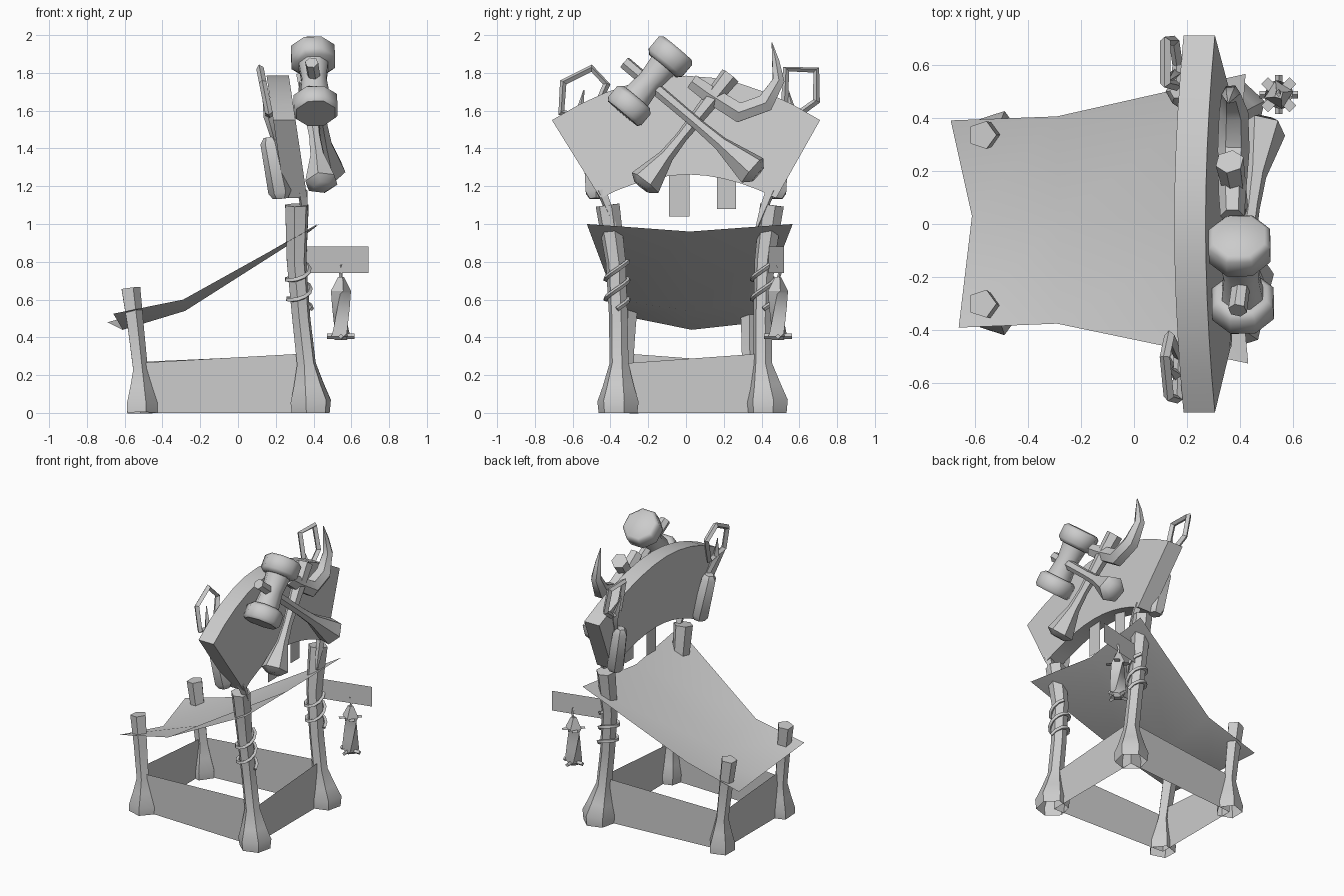
import bpy, bmesh, math
from mathutils import Vector, Quaternion

if "Cube" in bpy.data.objects:
    bpy.data.objects.remove(bpy.data.objects["Cube"])

grey = bpy.data.materials.new("plain_grey")
grey.use_nodes = True
grey.diffuse_color = (0.6, 0.6, 0.6, 1)
grey.node_tree.nodes["Principled BSDF"].inputs["Base Color"].default_value = (0.6, 0.6, 0.6, 1)


def finish(name, bm, smooth=40):
    """Turn a bmesh into a shaded object."""
    bmesh.ops.recalc_face_normals(bm, faces=bm.faces)
    mesh = bpy.data.meshes.new(name)
    bm.to_mesh(mesh)
    bm.free()
    mesh.materials.append(grey)
    ob = bpy.data.objects.new(name, mesh)
    bpy.context.collection.objects.link(ob)
    bpy.ops.object.select_all(action='DESELECT')
    ob.select_set(True)
    bpy.context.view_layer.objects.active = ob
    if smooth:
        bpy.ops.object.shade_smooth_by_angle(angle=math.radians(smooth))
    return ob


def tube(name, pts, radii, sides=6, closed=False, caps=(True, True), spin=0.0, twist=0.0, smooth=50):
    """Sweep a polygon of changing radius along a path."""
    pts = [Vector(p) for p in pts]
    n = len(pts)
    if not isinstance(radii, (list, tuple)):
        radii = [radii] * n
    bm = bmesh.new()
    rings, last, frame = [], Vector((0, 0, 1)), Quaternion()
    for i, p in enumerate(pts):
        a = pts[i - 1] if i or closed else p
        b = pts[(i + 1) % n] if i < n - 1 or closed else p
        tangent = (b - a).normalized()
        frame = last.rotation_difference(tangent) @ frame
        last = tangent
        ring = []
        for k in range(sides):
            t = math.tau * k / sides + spin + twist * i
            ring.append(bm.verts.new(p + frame @ Vector((math.cos(t), math.sin(t), 0)) * radii[i]))
        rings.append(ring)
    for i in range(n if closed else n - 1):
        r, s = rings[i], rings[(i + 1) % n]
        for k in range(sides):
            j = (k + 1) % sides
            bm.faces.new((r[k], r[j], s[j], s[k]))
    if not closed:
        if caps[0]:
            bm.faces.new(rings[0][::-1])
        if caps[1]:
            bm.faces.new(rings[-1])
    return finish(name, bm, smooth)


def sheet(name, rows, smooth=0):
    """Thin surface through rows of points."""
    bm = bmesh.new()
    grid = [[bm.verts.new(p) for p in row] for row in rows]
    for r, s in zip(grid, grid[1:]):
        for k in range(len(r) - 1):
            bm.faces.new((r[k], r[k + 1], s[k + 1], s[k]))
    return finish(name, bm, smooth)


def panel(name, a, b, low, high_a, high_b):
    """Upright flat panel between two ground points."""
    return sheet(name, [[(*a, low), (*b, low)], [(*a, high_a), (*b, high_b)]])


# Posts with flared feet, open underneath
open_foot = (False, True)
tall_r = [0.105, 0.112, 0.085, 0.052, 0.05, 0.054, 0.065]
tall_z = [0, 0.06, 0.14, 0.26, 0.5, 0.8, 1.1]
tall_x = [0.385, 0.385, 0.375, 0.362, 0.335, 0.31, 0.312]
tall_y = {"right": [-0.36, -0.36, -0.358, -0.355, -0.358, -0.372, -0.415],
          "left": [0.43, 0.43, 0.42, 0.405, 0.405, 0.415, 0.455]}
for side, ys in tall_y.items():
    tube("tall_post_" + side, list(zip(tall_x, ys, tall_z)), tall_r, 6, caps=open_foot, spin=0.3)
short_r = [0.088, 0.09, 0.065, 0.043, 0.047, 0.055]
short_z = [0, 0.05, 0.14, 0.23, 0.45, 0.66]
short_x = [-0.515, -0.515, -0.517, -0.52, -0.545, -0.572]
for side, y0, y1 in (("right", -0.335, -0.3), ("left", 0.34, 0.335)):
    path = [(x, y0 + (y1 - y0) * z / 0.66, z) for x, z in zip(short_x, short_z)]
    tube("short_post_" + side, path, short_r, 5, caps=open_foot)

# Low walls between the posts
fr, fl, br, bl = (-0.52, -0.33), (-0.52, 0.34), (0.37, -0.36), (0.37, 0.41)
panel("right_wall", fr, br, 0, 0.265, 0.315)
panel("left_wall", fl, bl, 0, 0.27, 0.31)
panel("tall_end_wall", br, bl, 0, 0.26, 0.315)
panel("short_end_wall", fr, fl, 0, 0.315, 0.265)

# Sagging cloth canopy
sheet("cloth_canopy", [
    [(-0.66, -0.39, 0.525), (-0.61, 0.03, 0.44), (-0.69, 0.39, 0.48)],
    [(-0.29, -0.375, 0.6), (-0.28, 0.02, 0.54), (-0.29, 0.405, 0.59)],
    [(0.43, -0.525, 1.0), (0.38, 0.02, 0.96), (0.42, 0.565, 1.0)]], 30)


# Fan-shaped signboard leaning backwards
def lean(z):
    return 0.27 + (1.78 - z) * 0.15


bm = bmesh.new()
steps, cols = 10, []
for i in range(steps + 1):
    t = 2 * i / steps - 1
    top = (0.71 * t, 1.785 - 0.235 * abs(t) ** 1.9)
    low = (0.465 * t + 0.012, 1.262 - 0.125 * abs(t) ** 1.9)
    cols.append([bm.verts.new((lean(z) - d, y, z)) for d, (y, z) in
                 ((0, low), (0, top), (0.118, top), (0.118, low))])
for a, b in zip(cols, cols[1:]):
    for k in range(4):
        bm.faces.new((a[k], a[(k + 1) % 4], b[(k + 1) % 4], b[k]))
bm.faces.new(cols[0])
bm.faces.new(cols[-1][::-1])
finish("signboard", bm, 30)

# Small boards hanging below the sign
panel("hanging_board_long", (0.3, -0.09), (0.3, 0.018), 1.04, 1.29, 1.29)
panel("hanging_board_short", (0.3, 0.165), (0.3, 0.265), 1.08, 1.28, 1.28)

# Sign fittings on both sides: block, ring, hook, tie and rope wrap
ring_shapes = {
    "right": [(-0.66, 1.59), (-0.65, 1.75), (-0.5, 1.825), (-0.42, 1.74), (-0.5, 1.56)],
    "left": [(0.52, 1.6), (0.53, 1.82), (0.69, 1.815), (0.69, 1.65), (0.6, 1.585)]}
for side, s in (("right", -1), ("left", 1)):
    tube("block_" + side, [(0.225, s * 0.475, 1.135), (0.222, s * 0.477, 1.17),
                           (0.17, s * 0.5, 1.43), (0.165, s * 0.5, 1.46)],
         [0.04, 0.062, 0.052, 0.03], 6)
    loop = [(0.115 + (1.83 - z) * 0.2, y, z) for y, z in ring_shapes[side]]
    tube("ring_" + side, loop, 0.02, 4, closed=True, smooth=30)
    tube("hook_" + side, [(0.2, s * 0.5, 1.42), (0.16, s * 0.57, 1.57), (0.13, s * 0.54, 1.71)],
         [0.015, 0.025, 0.003], 4)
    tube("tie_" + side, [(0.34, s * 0.45, 1.18), (0.35, s * 0.41, 1.08), (0.36, s * 0.37, 0.97)],
         [0.03, 0.022, 0.006], 4)
    cy = -0.365 if s < 0 else 0.41
    coil = []
    for i in range(25):
        a, z = i / 24 * math.tau * 2.2, 0.55 + 0.23 * i / 24
        coil.append((0.362 - z * 0.062 + 0.062 * math.cos(a), cy + 0.062 * math.sin(a),
                     z + 0.025 * math.sin(a)))
    tube("rope_wrap_" + side, coil, 0.013, 4)

# Mallet: two drums, a neck and a flared handle
h0, h1 = Vector((0.412, -0.335, 1.585)), Vector((0.395, -0.045, 1.93))


def along(a, b, stops):
    return [a.lerp(b, t) for t in stops]


tube("mallet_drum_low", along(h0, h1, (0, 0.04, 0.2, 0.25)), [0.11, 0.125, 0.125, 0.1], 8, spin=0.4)
tube("mallet_drum_high", along(h0, h1, (0.73, 0.78, 0.96, 1)), [0.1, 0.125, 0.125, 0.105], 8, spin=0.4)
tube("mallet_neck", along(h0, h1, (0.22, 0.5, 0.76)), [0.085, 0.07, 0.085], 8, spin=0.4)
flare = [0.036, 0.034, 0.032, 0.04, 0.082, 0.09, 0.05]
stops = (0, 0.3, 0.55, 0.72, 0.92, 0.96, 1)
tube("mallet_handle", along(Vector((0.39, -0.325, 1.855)), Vector((0.485, 0.38, 1.26)), stops),
     flare, 6)

# Pick: flared handle with a curved horn head
tube("pick_handle", along(Vector((0.36, 0.235, 1.785)), Vector((0.445, -0.235, 1.195)), stops),
     [0.055, 0.042] + flare[2:], 6)
tube("pick_horn", [(0.37, 0.03, 1.755), (0.37, 0.12, 1.69), (0.375, 0.28, 1.59), (0.375, 0.42, 1.64),
                   (0.365, 0.49, 1.76), (0.36, 0.475, 1.86), (0.355, 0.455, 1.96)],
     [0.045, 0.052, 0.06, 0.055, 0.036, 0.022, 0.002], 6)

# Lantern arm and twisted lantern
panel("lantern_arm", (0.33, 0.43), (0.69, 0.52), 0.74, 0.88, 0.88)
lx, ly = 0.545, 0.487
heights = [0.385, 0.405, 0.42, 0.49, 0.56, 0.63, 0.645, 0.72]
tube("lantern_body", [(lx, ly, z) for z in heights],
     [0.03, 0.055, 0.055, 0.05, 0.05, 0.052, 0.055, 0.018], 4, twist=0.3, smooth=25)
tube("lantern_hook", [(lx, ly, 0.71), (lx, ly + 0.012, 0.745), (lx, ly, 0.785)], 0.009, 4)
for i in range(2):
    d = Vector((math.cos(i * math.pi / 2), math.sin(i * math.pi / 2), 0)) * 0.073
    c = Vector((lx, ly, 0.405))
    tube("lantern_crossbar_%d" % i, [c - d, c + d], 0.014, 4)
for i in range(4):
    a = math.pi / 4 + i * math.pi / 2
    d = Vector((math.cos(a), math.sin(a), 0))
    w = Vector((-d.y, d.x, 0)) * 0.018
    c = Vector((lx, ly, 0.64))
    sheet("lantern_eave_%d" % i, [[c + d * 0.03 - w, c + d * 0.03 + w],
                                  [c + d * 0.075 - w, c + d * 0.075 + w]])
